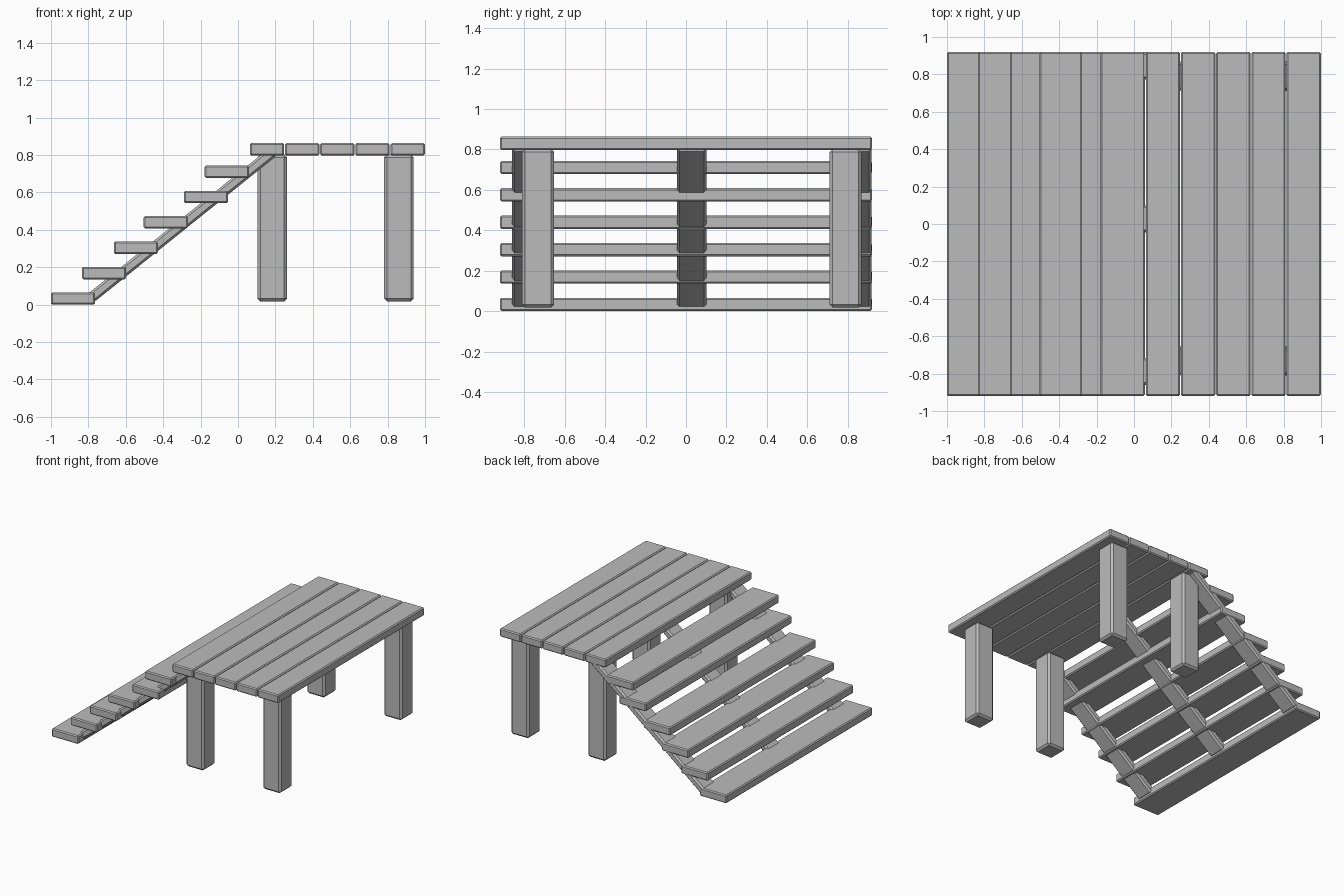
import bpy
import bmesh
import math
from mathutils import Vector, Matrix

cube = bpy.data.objects.get("Cube")
if cube:
    bpy.data.objects.remove(cube, do_unlink=True)

# One plain grey for all the timber
timber = bpy.data.materials.new("timber_grey")
timber.use_nodes = True
GREY = (0.5, 0.5, 0.5, 1)
timber.diffuse_color = GREY
timber.node_tree.nodes["Principled BSDF"].inputs["Base Color"].default_value = GREY


def beam(name, centre, size, chamfer, pitch=0.0):
    """Chamfered timber box, tilted about y by pitch."""
    bm = bmesh.new()
    bmesh.ops.create_cube(bm, size=1, matrix=Matrix.Diagonal((*size, 1)))
    bmesh.ops.bevel(bm, geom=bm.edges[:], offset=chamfer, segments=1,
                    affect='EDGES', profile=0.5)
    mesh = bpy.data.meshes.new(name)
    bm.to_mesh(mesh)
    bm.free()
    mesh.materials.append(timber)
    obj = bpy.data.objects.new(name, mesh)
    obj.location = centre
    obj.rotation_euler.y = -pitch
    bpy.context.collection.objects.link(obj)
    return obj


LENGTH = 1.84
THICK = 0.066

# Deck planks
for i in range(5):
    beam(f"deck_plank_{i + 1}", (0.155 + i * 0.188, 0, 0.83),
         (0.184, LENGTH, THICK), 0.008)

# Stair treads, climbing towards the deck
TREAD_X = (-0.882, -0.717, -0.546, -0.386, -0.172, -0.06)
for i, x in enumerate(TREAD_X):
    beam(f"stair_tread_{i + 1}", (x, 0, THICK / 2 + i * 0.1355),
         (0.236, LENGTH, THICK), 0.008)

# Deck legs
for side, y in (("right", -0.732), ("left", 0.79)):
    for place, x in (("inner", 0.183), ("outer", 0.86)):
        beam(f"{place}_leg_{side}", (x, y, 0.41), (0.158, 0.158, 0.785), 0.015)

# Sloping stringers under the treads, placed by their lower edge
foot, head = Vector((-0.767, 0, 0.015)), Vector((0.208, 0, 0.797))
run = head - foot
pitch = math.atan2(run.z, run.x)
depth = 0.056
normal = Vector((-math.sin(pitch), 0, math.cos(pitch)))
middle = (foot + head) / 2 + normal * depth / 2
for place, y in (("right", -0.788), ("middle", 0.028), ("left", 0.846)):
    beam(f"stair_stringer_{place}", (middle.x, y, middle.z),
         (run.length, 0.145, depth), 0.012, pitch)
